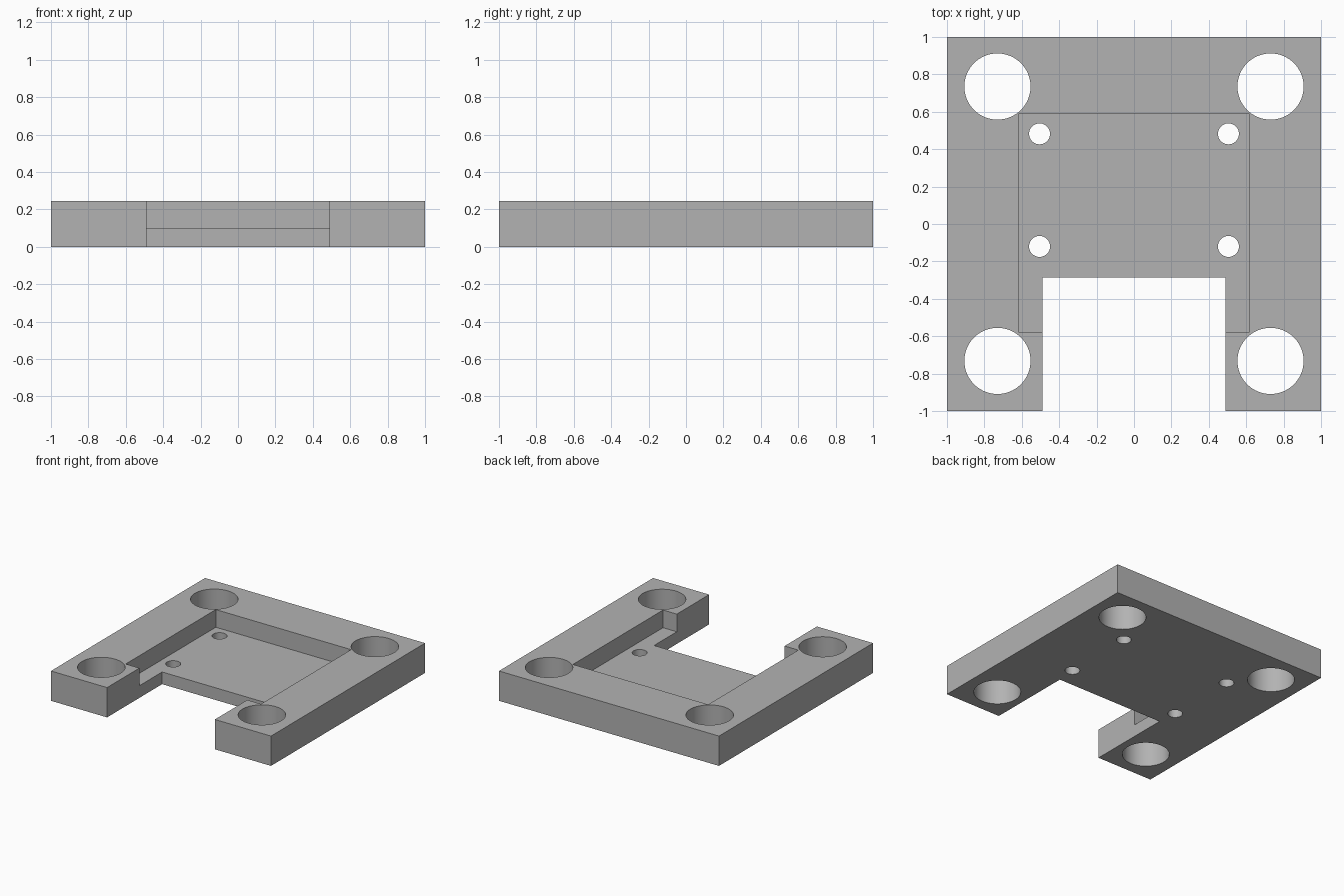
import bpy
import math

cube = bpy.data.objects.get("Cube")
if cube:
    bpy.data.objects.remove(cube, do_unlink=True)

HEIGHT = 0.245
FLOOR = 0.10

grey = bpy.data.materials.new("plain grey")
grey.use_nodes = True
colour = (0.45, 0.45, 0.45, 1)
grey.diffuse_color = colour
grey.node_tree.nodes["Principled BSDF"].inputs["Base Color"].default_value = colour


def box(name, x0, x1, y0, y1, z0, z1):
    bpy.ops.mesh.primitive_cube_add(
        size=1, location=((x0 + x1) / 2, (y0 + y1) / 2, (z0 + z1) / 2))
    ob = bpy.context.object
    ob.name = name
    ob.scale = (x1 - x0, y1 - y0, z1 - z0)
    bpy.ops.object.transform_apply(location=True, rotation=False, scale=True)
    ob.data.materials.append(grey)
    return ob


def hole(name, x, y, radius):
    bpy.ops.mesh.primitive_cylinder_add(
        vertices=64, radius=radius, depth=1, location=(x, y, HEIGHT / 2))
    ob = bpy.context.object
    ob.name = name
    ob.data.materials.append(grey)
    return ob


# Square plate
plate = box("mounting_plate", -1, 1, -1, 1, 0, HEIGHT)

# Recessed pocket and the open notch at the front
cutters = [
    box("pocket_cutter", -0.615, 0.615, -0.58, 0.59, FLOOR, 1),
    box("notch_cutter", -0.49, 0.49, -1.5, -0.285, -0.5, 1),
]

# Large corner holes and small screw holes, mirrored left and right
for side, sign in (("left", 1), ("right", -1)):
    for end, big_y, small_y in (("front", -0.732, -0.12), ("back", 0.735, 0.482)):
        cutters.append(hole(f"{end}_{side}_corner_hole_cutter", sign * 0.73, big_y, 0.177))
        cutters.append(hole(f"{end}_{side}_screw_hole_cutter", sign * 0.505, small_y, 0.056))

# Cut everything out of the plate, then drop the cutters
bpy.ops.object.select_all(action="DESELECT")
plate.select_set(True)
bpy.context.view_layer.objects.active = plate
for cutter in cutters:
    mod = plate.modifiers.new(cutter.name, "BOOLEAN")
    mod.operation = "DIFFERENCE"
    mod.solver = "EXACT"
    mod.object = cutter
    bpy.ops.object.modifier_apply(modifier=mod.name)
for cutter in cutters:
    bpy.data.objects.remove(cutter, do_unlink=True)

# Smooth hole walls with crisp edges
bpy.ops.object.shade_smooth_by_angle(angle=math.radians(30))
